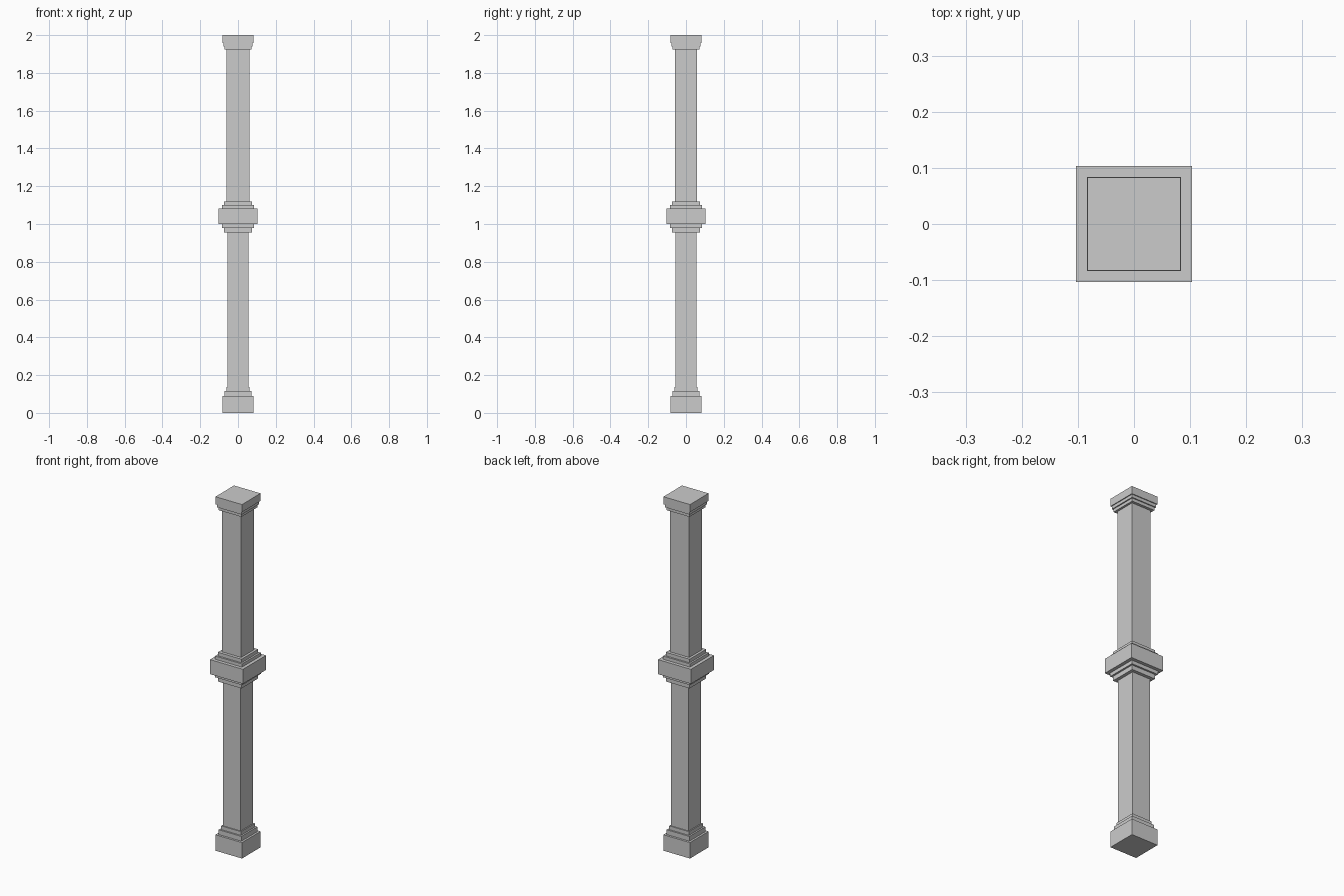
import bpy
import bmesh

if "Cube" in bpy.data.objects:
    bpy.data.objects.remove(bpy.data.objects["Cube"])


def square_turned(name, profile, y_scale=1.0):
    """Closed solid made of square rings, profile = (half width, z) pairs going up."""
    bm = bmesh.new()
    rings = []
    for r, z in profile:
        rings.append([bm.verts.new((sx * r, sy * r * y_scale, z))
                      for sx, sy in ((-1, -1), (1, -1), (1, 1), (-1, 1))])
    for low, high in zip(rings, rings[1:]):
        for i in range(4):
            j = (i + 1) % 4
            bm.faces.new((low[i], low[j], high[j], high[i]))
    bm.faces.new(rings[0][::-1])
    bm.faces.new(rings[-1])
    bmesh.ops.recalc_face_normals(bm, faces=bm.faces)
    mesh = bpy.data.meshes.new(name)
    bm.to_mesh(mesh)
    bm.free()
    obj = bpy.data.objects.new(name, mesh)
    bpy.context.collection.objects.link(obj)
    return obj


def steps(start, *tiers):
    """Turn (half width, top z) tiers into a stepped profile."""
    points, z = [], start
    for r, top in tiers:
        points += [(r, z), (r, top)]
        z = top
    return points


# Plinth with two steps
square_turned("base", steps(0, (0.083, 0.09), (0.071, 0.117), (0.062, 0.138)))

# Lower and upper shafts
square_turned("lower_shaft", steps(0.138, (0.056, 0.955)))
square_turned("upper_shaft", steps(1.12, (0.060, 1.923)), y_scale=0.95)

# Middle collar, stepped above and below
square_turned("collar", steps(0.955, (0.074, 0.98), (0.084, 1.0), (0.103, 1.082),
                              (0.084, 1.10), (0.074, 1.12)))

# Capital, stepping outward to the top
square_turned("capital", steps(1.923, (0.072, 1.94), (0.078, 1.957), (0.083, 2.0)))
